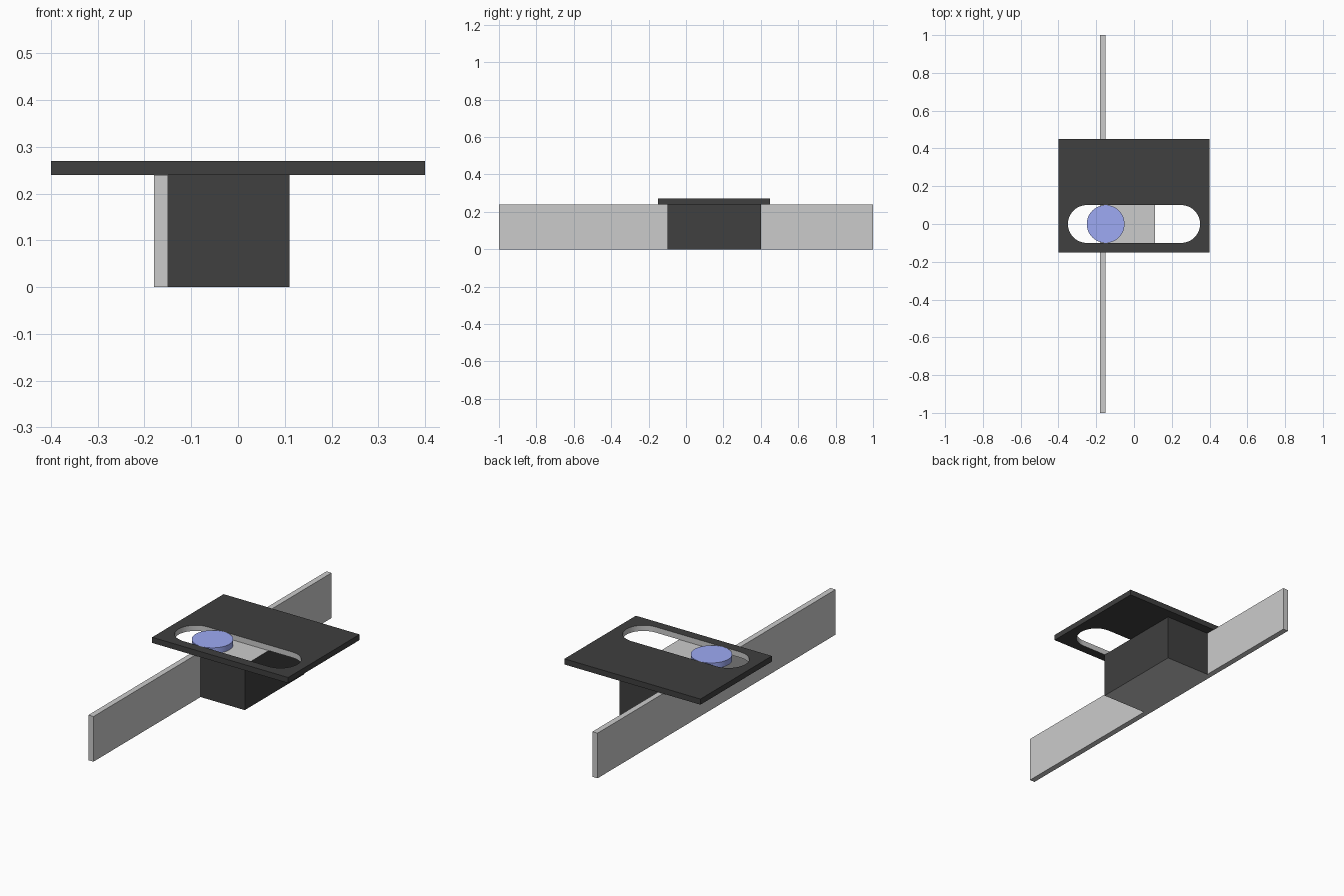
import bpy, bmesh, math

if "Cube" in bpy.data.objects:
    bpy.data.objects.remove(bpy.data.objects["Cube"])


def material(name, rgb):
    m = bpy.data.materials.new(name)
    m.diffuse_color = (*rgb, 1)
    m.use_nodes = True
    m.node_tree.nodes["Principled BSDF"].inputs["Base Color"].default_value = m.diffuse_color
    return m


GREY = material("grey", (0.8, 0.8, 0.8))
BLACK = material("black", (0.05, 0.05, 0.05))
BLUE = material("blue", (0.34, 0.4, 0.9))


def finish(name, bm, mats):
    bmesh.ops.recalc_face_normals(bm, faces=bm.faces)
    me = bpy.data.meshes.new(name)
    bm.to_mesh(me)
    bm.free()
    for m in mats:
        me.materials.append(m)
    ob = bpy.data.objects.new(name, me)
    bpy.context.collection.objects.link(ob)
    return ob


def smooth(ob):
    bpy.ops.object.select_all(action='DESELECT')
    bpy.context.view_layer.objects.active = ob
    ob.select_set(True)
    bpy.ops.object.shade_smooth_by_angle(angle=math.radians(30))


def box_mesh(x0, x1, y0, y1, z0, z1):
    bm = bmesh.new()
    bmesh.ops.create_cube(bm, size=1)
    for v in bm.verts:
        v.co = (x1 if v.co.x > 0 else x0, y1 if v.co.y > 0 else y0,
                z1 if v.co.z > 0 else z0)
    return bm


# Long upright rail
finish("rail", box_mesh(-0.18, -0.15, -1, 1, 0, 0.24), [GREY])

# Support block: black sides, grey top and bottom
bm = box_mesh(-0.15, 0.11, -0.1, 0.4, 0, 0.24)
bm.normal_update()
for f in bm.faces:
    f.material_index = 1 if abs(f.normal.z) > 0.5 else 0
finish("support_block", bm, [BLACK, GREY])

# Cover plate with a round-ended slot; slot walls are grey
outer = [(-0.4, -0.15), (0.4, -0.15), (0.4, 0.45), (-0.4, 0.45)]
slot = []
N = 24
for cx, start in ((0.25, -math.pi / 2), (-0.25, math.pi / 2)):
    for i in range(N + 1):
        a = start + math.pi * i / N
        slot.append((cx + 0.1 * math.cos(a), 0.1 * math.sin(a)))
bm = bmesh.new()
edges = []
for loop in (outer, slot):
    vs = [bm.verts.new((x, y, 0.24)) for x, y in loop]
    edges += [bm.edges.new((vs[i - 1], vs[i])) for i in range(len(vs))]
bmesh.ops.triangle_fill(bm, edges=edges, use_beauty=True)
ext = bmesh.ops.extrude_face_region(bm, geom=bm.faces[:], use_keep_orig=True)
for v in ext["geom"]:
    if isinstance(v, bmesh.types.BMVert):
        v.co.z = 0.27
bm.normal_update()
for f in bm.faces:
    c = f.calc_center_median()
    wall = abs(f.normal.z) < 0.5
    f.material_index = 1 if wall and abs(c.x) < 0.37 and abs(c.y) < 0.12 else 0
smooth(finish("slotted_plate", bm, [BLACK, GREY]))

# Sliding button in the slot
bm = bmesh.new()
bmesh.ops.create_cone(bm, cap_ends=True, segments=48, radius1=0.1,
                      radius2=0.1, depth=0.03)
bmesh.ops.translate(bm, verts=bm.verts, vec=(-0.15, 0, 0.255))
smooth(finish("slider_button", bm, [BLUE]))
